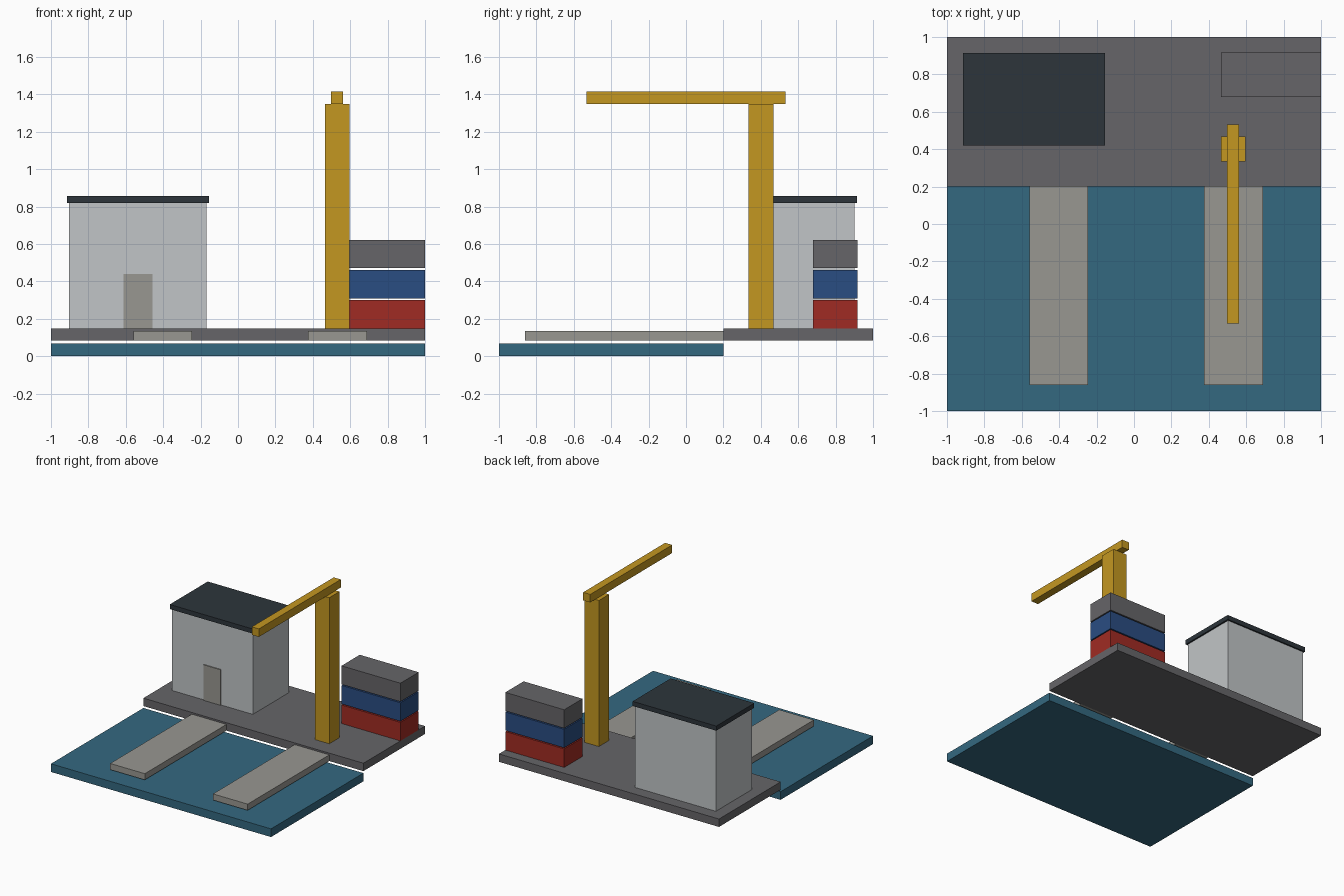
import bpy
import bmesh

cube = bpy.data.objects.get("Cube")
if cube:
    bpy.data.objects.remove(cube, do_unlink=True)


def material(name, r, g, b):
    """Flat material from display values 0-255, converted to linear."""
    linear = [((c / 255 + 0.055) / 1.055) ** 2.4 for c in (r, g, b)]
    mat = bpy.data.materials.new(name)
    mat.use_nodes = True
    mat.diffuse_color = (*linear, 1)
    bsdf = mat.node_tree.nodes["Principled BSDF"]
    bsdf.inputs["Base Color"].default_value = (*linear, 1)
    bsdf.inputs["Roughness"].default_value = 0.8
    return mat


def box(name, mat, x, y, z):
    """Box from its (low, high) extent along each axis."""
    bm = bmesh.new()
    bmesh.ops.create_cube(bm, size=1)
    for v in bm.verts:
        v.co = [(lo + hi) / 2 + c * (hi - lo) for c, (lo, hi) in zip(v.co, (x, y, z))]
    mesh = bpy.data.meshes.new(name)
    bm.to_mesh(mesh)
    bm.free()
    mesh.materials.append(mat)
    obj = bpy.data.objects.new(name, mesh)
    bpy.context.collection.objects.link(obj)
    return obj


water_blue = material("water blue", 52, 104, 128)
dark_concrete = material("dark concrete", 102, 101, 104)
pale_concrete = material("pale concrete", 152, 151, 145)
wall_grey = material("wall grey", 193, 197, 199)
roof_slate = material("roof slate", 45, 53, 59)
crane_yellow = material("crane yellow", 196, 151, 33)
red = material("container red", 160, 43, 35)
blue = material("container blue", 42, 77, 130)

# Water and quay
box("water", water_blue, (-1, 1), (-1, 0.2), (0, 0.067))
QUAY_TOP = 0.148
box("quay", dark_concrete, (-1, 1), (0.2, 1), (0.083, QUAY_TOP))

# Jetties
for name, x in (("right_jetty", -0.56), ("left_jetty", 0.375)):
    box(name, pale_concrete, (x, x + 0.315), (-0.86, 0.2), (0.083, 0.134))

# Warehouse
box("warehouse_walls", wall_grey, (-0.903, -0.168), (0.433, 0.902), (QUAY_TOP, 0.818))
box("warehouse_roof", roof_slate, (-0.915, -0.155), (0.421, 0.914), (0.818, 0.856))
box("warehouse_door", pale_concrete, (-0.613, -0.458), (0.425, 0.434), (QUAY_TOP, 0.44))

# Crane
box("crane_mast", crane_yellow, (0.465, 0.595), (0.335, 0.467), (QUAY_TOP, 1.348))
box("crane_boom", crane_yellow, (0.498, 0.562), (-0.532, 0.532), (1.348, 1.414))

# Stacked containers
for i, (name, mat) in enumerate((("lower", red), ("middle", blue), ("upper", dark_concrete))):
    z = QUAY_TOP + i * 0.161
    box(name + "_container", mat, (0.465, 1), (0.68, 0.917), (z, z + 0.152))
